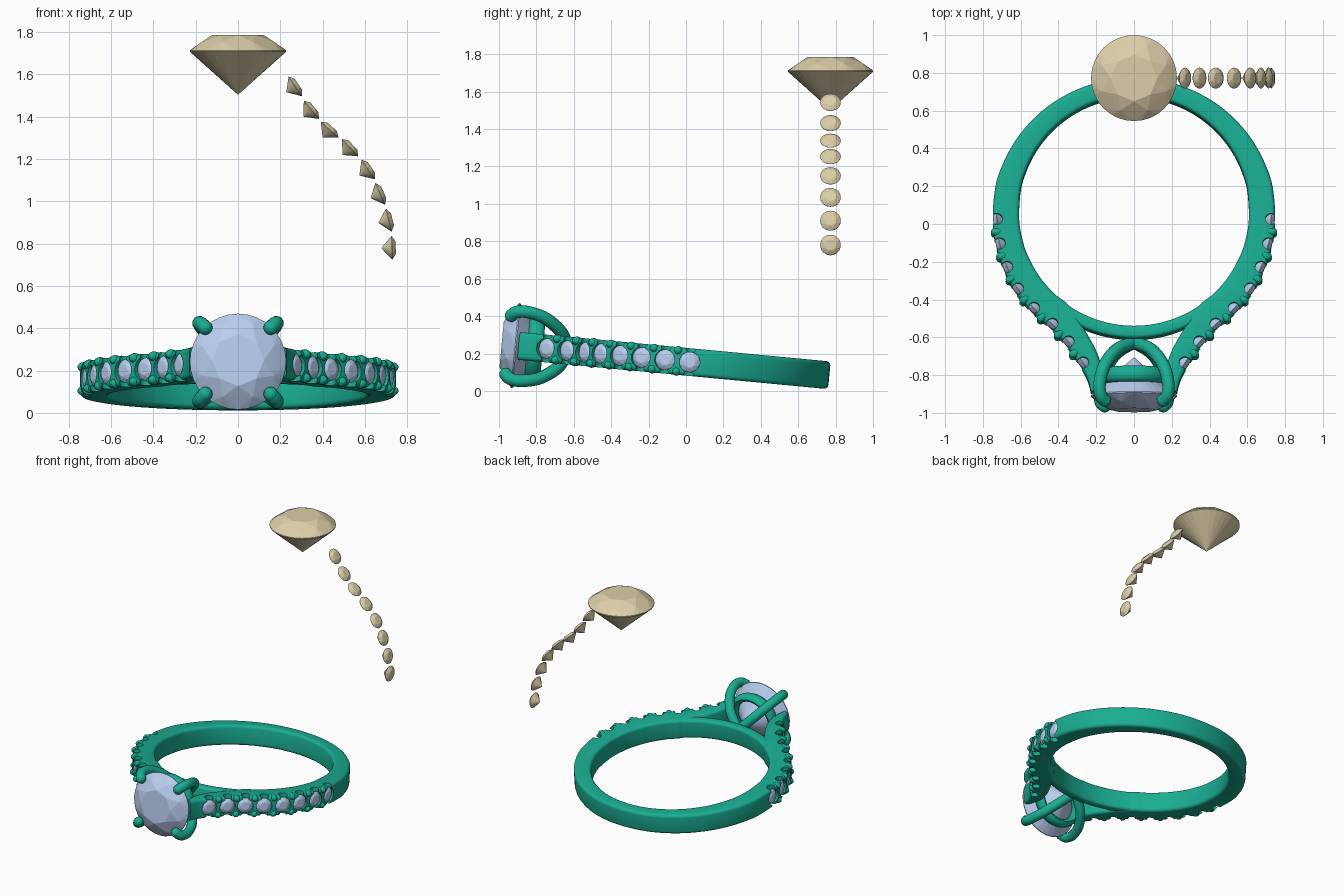
import bpy, bmesh, math
from mathutils import Vector, Matrix

if "Cube" in bpy.data.objects:
    bpy.data.objects.remove(bpy.data.objects["Cube"])

# ---------- materials and frame ----------
def material(name, rgb):
    m = bpy.data.materials.new(name)
    m.diffuse_color = (*rgb, 1)
    m.use_nodes = True
    m.node_tree.nodes["Principled BSDF"].inputs["Base Color"].default_value = m.diffuse_color
    return m

GREEN = material("metal", (0.01, 0.42, 0.29))
BLUE = material("stone", (0.48, 0.62, 0.86))
TAN = material("loose_stone", (0.72, 0.62, 0.40))
# the ring lies almost flat, tipped up towards the front
TILT = Matrix.Translation((0, 0, 0.156)) @ Matrix.Rotation(math.radians(-5.4), 4, 'X')
CY, RIN = 0.065, 0.61            # finger hole centre and radius

def finish(name, bm, mat, matrix=TILT, smooth=True):
    bmesh.ops.recalc_face_normals(bm, faces=bm.faces)
    me = bpy.data.meshes.new(name)
    bm.to_mesh(me)
    bm.free()
    ob = bpy.data.objects.new(name, me)
    bpy.context.collection.objects.link(ob)
    me.materials.append(mat)
    ob.matrix_world = matrix
    if smooth:
        shade(ob)
    return ob

def shade(ob):
    bpy.ops.object.select_all(action='DESELECT')
    ob.select_set(True)
    bpy.context.view_layer.objects.active = ob
    bpy.ops.object.shade_smooth_by_angle(angle=math.radians(40))

def facing(loc, axis):
    return Matrix.Translation(loc) @ Vector(axis).to_track_quat('Z', 'Y').to_matrix().to_4x4()

# ---------- brilliant-cut stone as a convex hull ----------
def add_gem(bm, mat4, r):
    def ring(n, rad, h, off=0):
        return [(rad * math.cos(2 * math.pi * (i + off) / n),
                 rad * math.sin(2 * math.pi * (i + off) / n), h) for i in range(n)]
    pts = (ring(8, .54, .33) + ring(8, .81, .19, .5) + ring(32, 1, .015)
           + ring(32, 1, -.015) + [(0, 0, -.91)])
    vs = [bm.verts.new(mat4 @ (Vector(p) * r)) for p in pts]
    bmesh.ops.convex_hull(bm, input=vs)

# ---------- lofting of a rounded rectangle between inner and outer edges ----------
def section(p_in, p_out, half, rad):
    p_in, p_out = Vector((*p_in, 0)), Vector((*p_out, 0))
    d = p_out - p_in
    t = d.length
    d.normalize()
    pts = []
    for cu, cv, a0 in ((t - rad, half - rad, 0), (rad, half - rad, 90),
                       (rad, rad - half, 180), (t - rad, rad - half, 270)):
        for k in range(5):
            a = math.radians(a0 + k * 22.5)
            pts.append(p_in + d * (cu + rad * math.cos(a)) + Vector((0, 0, cv + rad * math.sin(a))))
    return pts

def loft(name, pairs, half, rad):
    bm = bmesh.new()
    rows = [[bm.verts.new(p) for p in section(a, b, half, rad)] for a, b in pairs]
    n = len(rows[0])
    for r0, r1 in zip(rows, rows[1:]):
        for i in range(n):
            bm.faces.new((r0[i], r0[(i + 1) % n], r1[(i + 1) % n], r1[i]))
    bm.faces.new(rows[0])
    bm.faces.new(rows[-1])
    return finish(name, bm, GREEN)

def catmull(p, steps):
    out = []
    for i in range(len(p) - 1):
        a, b, c, d = (Vector(p[max(0, min(len(p) - 1, i + k))]) for k in (-1, 0, 1, 2))
        for s in range(steps):
            t = s / steps
            out.append(.5 * (2 * b + (c - a) * t + (2 * a - 5 * b + 4 * c - d) * t * t
                             + (3 * b - a - 3 * c + d) * t ** 3))
    return out + [Vector(p[-1])]

# side stones: girdle centre x, y and facing angle in degrees
STONES = [(.727, .02, 2), (.712, -.11, 14), (.672, -.235, 24), (.615, -.35, 34),
          (.53, -.453, 43), (.433, -.538, 48), (.347, -.632, 40), (.27, -.743, 34)]

def stone_frame(s):
    a = math.radians(s[2])
    return Vector((s[0], s[1], 0)), Vector((math.cos(a), -math.sin(a), 0))

# ---------- shank ----------
outer, inner = [], []
for k in range(9):
    a = math.radians(90 - 10 * k)
    r = .705 + .04 * (k / 8) ** 1.5
    outer.append((r * math.cos(a), CY + r * math.sin(a)))
    inner.append((RIN * math.cos(a), CY + RIN * math.sin(a)))
for s in STONES:
    c, n = stone_frame(s)
    outer.append((c + n * .021).to_2d()[:])
inner += [(.608, .02), (.59, -.09), (.56, -.178), (.5, -.285), (.42, -.377),
          (.343, -.44), (.26, -.57), (.195, -.69)]
outer += [(.245, -.835), (.228, -.9)]
inner += [(.172, -.785), (.185, -.88)]
half = list(zip(catmull(inner, 5), catmull(outer, 5)))
mirror = lambda v: Vector((-v.x, v.y))
shank = loft("shank", [(mirror(a), mirror(b)) for a, b in half[:0:-1]] + half, .074, .022)

# bridge under the centre setting
bridge = []
for k in range(33):
    a = math.radians(-132 + 84 * k / 32)
    u = Vector((math.cos(a), math.sin(a)))
    bridge.append((Vector((0, CY)) + u * .611, Vector((0, CY)) + u * .678))
loft("bridge", bridge, .07, .02)

# ---------- stone seats and side notches cut from the shank ----------
seats, notches = bmesh.new(), bmesh.new()
side_gems, beads = bmesh.new(), bmesh.new()
for sx in (1, -1):
    flip = Vector((sx, 1, 1))
    for i, s in enumerate(STONES):
        c, n = stone_frame(s)
        c, n = c * flip, n * flip
        bmesh.ops.create_cone(seats, cap_ends=True, segments=24, radius1=.055, radius2=.055,
                              depth=.055, matrix=facing(c + n * .0195, n))
        bmesh.ops.create_cone(notches, cap_ends=True, segments=20, radius1=.03, radius2=.03,
                              depth=.3, matrix=Matrix.Translation(c - n * .001))
        add_gem(side_gems, facing(c, n), .055)
        # small prongs shared by neighbouring stones
        if i + 1 < len(STONES):
            c2, n2 = stone_frame(STONES[i + 1])
            mid, nm = (c + c2 * flip) / 2, (n + n2 * flip).normalized()
            for z in (-.056, .056):
                bmesh.ops.create_uvsphere(
                    beads, u_segments=12, v_segments=8, radius=.024,
                    matrix=facing(mid + nm * .008 + Vector((0, 0, z)), nm)
                    @ Matrix.Diagonal((1, 1, 1.3, 1)))
cutters = [finish("seat_cutter", seats, GREEN, smooth=False),
           finish("notch_cutter", notches, GREEN, smooth=False)]
for c in cutters:
    c.hide_render = True
    m = shank.modifiers.new("cut", 'BOOLEAN')
    m.operation, m.object, m.solver = 'DIFFERENCE', c, 'EXACT'
bpy.context.view_layer.update()
cut = bpy.data.meshes.new_from_object(shank.evaluated_get(bpy.context.evaluated_depsgraph_get()))
shank.modifiers.clear()
shank.data = cut
shade(shank)
for c in cutters:
    bpy.data.objects.remove(c)
finish("side_prongs", beads, GREEN)
finish("side_stones", side_gems, BLUE, smooth=False)

# ---------- centre stone ----------
bm = bmesh.new()
add_gem(bm, facing((0, -.915, 0), (0, -1, 0)), .2275)
finish("centre_stone", bm, BLUE, smooth=False)

# ---------- four curved claws rising from the bridge ----------
PATH = [(0, -.63, 0), (.09, -.675, .09), (.155, -.765, .158), (.181, -.86, .184),
        (.177, -.925, .18), (.155, -.953, .158)]
bm = bmesh.new()
for sx in (1, -1):
    for sz in (1, -1):
        pts = [Vector((p.x * sx, p.y, p.z * sz)) for p in catmull(PATH, 5)]
        rows = []
        for i, p in enumerate(pts):
            t = pts[min(i + 1, len(pts) - 1)] - pts[max(i - 1, 0)]
            side = t.cross(Vector((sz, 0, -sx))).normalized()
            up = t.cross(side).normalized()
            rows.append([bm.verts.new(p + .034 * (side * math.cos(k * math.pi / 6)
                                                  + up * math.sin(k * math.pi / 6)))
                         for k in range(12)])
        for r0, r1 in zip(rows, rows[1:]):
            for k in range(12):
                bm.faces.new((r0[k], r0[(k + 1) % 12], r1[(k + 1) % 12], r1[k]))
        bmesh.ops.create_uvsphere(bm, u_segments=16, v_segments=10, radius=.0345,
                                  matrix=Matrix.Translation(pts[-1]))
finish("claws", bm, GREEN)

# gallery ring round the pavilion of the centre stone
bm = bmesh.new()
rows = []
for i in range(48):
    a = 2 * math.pi * i / 48
    row = []
    for k in range(12):
        b = 2 * math.pi * k / 12
        r = .163 + .028 * math.cos(b)
        row.append(bm.verts.new((r * math.cos(a), -.81 + .042 * math.sin(b), r * math.sin(a))))
    rows.append(row)
for i in range(48):
    for k in range(12):
        r0, r1 = rows[i], rows[(i + 1) % 48]
        bm.faces.new((r0[k], r0[(k + 1) % 12], r1[(k + 1) % 12], r1[k]))
finish("gallery_ring", bm, GREEN)

# ---------- loose stones floating above the back ----------
I4 = Matrix.Identity(4)
bm = bmesh.new()
add_gem(bm, Matrix.Translation((0, .7725, 1.71)), .2275)
finish("loose_large_stone", bm, TAN, I4, smooth=False)
bm = bmesh.new()
for s in STONES:
    c, n = stone_frame(s)
    add_gem(bm, facing((c.x, .7725, .8 - c.y), (n.x, 0, -n.y)), .055)
finish("loose_small_stones", bm, TAN, I4, smooth=False)
